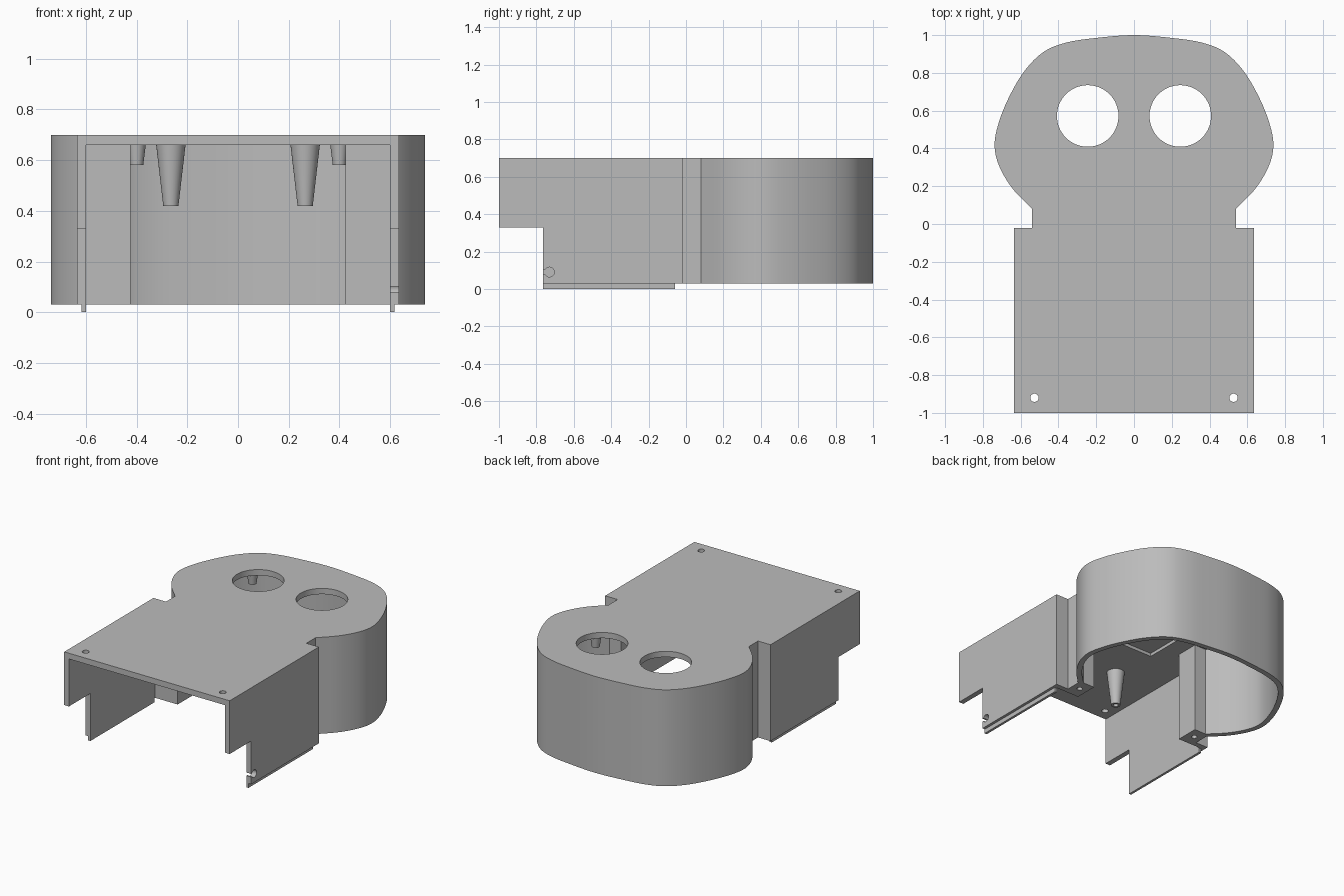
import bpy, bmesh, math
from mathutils import Vector

old = bpy.data.objects.get("Cube")
if old:
    bpy.data.objects.remove(old, do_unlink=True)

grey = bpy.data.materials.new("light_grey_plastic")
grey.use_nodes = True
colour = (0.5, 0.5, 0.5, 1)
grey.diffuse_color = colour
grey.node_tree.nodes["Principled BSDF"].inputs["Base Color"].default_value = colour

BOTTOM, TOP, CEILING, WALL = 0.03, 0.7, 0.66, 0.036


def finish(name, bm):
    bmesh.ops.recalc_face_normals(bm, faces=bm.faces)
    mesh = bpy.data.meshes.new(name)
    bm.to_mesh(mesh)
    bm.free()
    mesh.materials.append(grey)
    ob = bpy.data.objects.new(name, mesh)
    bpy.context.collection.objects.link(ob)
    return ob


def prism(name, outline, z0, z1):
    bm = bmesh.new()
    face = bm.faces.new([bm.verts.new((x, y, z0)) for x, y in outline])
    geo = bmesh.ops.extrude_face_region(bm, geom=[face])["geom"]
    verts = [g for g in geo if isinstance(g, bmesh.types.BMVert)]
    bmesh.ops.translate(bm, verts=verts, vec=(0, 0, z1 - z0))
    return finish(name, bm)


def box(name, x0, x1, y0, y1, z0, z1):
    return prism(name, [(x0, y0), (x1, y0), (x1, y1), (x0, y1)], z0, z1)


def cone(name, x, y, z0, z1, r0, r1, segments=32):
    bm = bmesh.new()
    bmesh.ops.create_cone(bm, cap_ends=True, segments=segments,
                          radius1=r0, radius2=r1, depth=z1 - z0)
    bmesh.ops.translate(bm, verts=bm.verts, vec=(x, y, (z0 + z1) / 2))
    return finish(name, bm)


def carve(target, cutters, operation='DIFFERENCE'):
    for cutter in cutters:
        mod = target.modifiers.new("carve", 'BOOLEAN')
        mod.operation, mod.solver, mod.object = operation, 'EXACT', cutter
    graph = bpy.context.evaluated_depsgraph_get()
    mesh = bpy.data.meshes.new_from_object(target.evaluated_get(graph))
    target.modifiers.clear()
    target.data = mesh
    for cutter in cutters:
        bpy.data.objects.remove(cutter, do_unlink=True)


def spline(points, steps=6):
    pts = [Vector(p) for p in points]
    pts = [2 * pts[0] - pts[1]] + pts + [Vector((-pts[-2].x, pts[-2].y))]
    out = []
    for a, b, c, d in zip(pts, pts[1:], pts[2:], pts[3:]):
        for i in range(steps):
            t = i / steps
            out.append(0.5 * (2 * b + (c - a) * t + (2 * a - 5 * b + 4 * c - d) * t * t
                              + (3 * b - a - 3 * c + d) * t ** 3))
    return out + [pts[-2]]


def mirrored(half):
    return list(half) + [(-x, y) for x, y in reversed(half) if x > 1e-6]


# Rounded head outline, and the same curve moved inwards by the wall thickness
head = spline([(0.54, 0.08), (0.645, 0.19), (0.715, 0.31), (0.738, 0.42), (0.715, 0.54),
               (0.66, 0.675), (0.58, 0.81), (0.48, 0.91), (0.36, 0.96), (0.2, 0.985), (0, 1)])
inner = []
for i, p in enumerate(head):
    tangent = head[min(i + 1, len(head) - 1)] - head[max(i - 1, 0)]
    if i == len(head) - 1:
        tangent = Vector((-1, 0))
    inner.append(p + Vector((-tangent.y, tangent.x)).normalized() * WALL)

# Shell: solid body, neck and head, hollowed from below
body = [(0.636, -1), (0.636, -0.02), (0.54, -0.02)]
shell = prism("shell", mirrored(body + [tuple(p) for p in head]), BOTTOM, TOP)
cutters = [
    box("body_cavity", -0.6, 0.6, -1.1, -0.056, -0.1, CEILING),
    box("neck_cavity", -0.425, 0.425, -0.2, 0.2, -0.1, CEILING),
    prism("head_cavity", mirrored([tuple(p) for p in inner]), -0.1, CEILING),
    box("front_notch", -0.8, 0.8, -1.1, -0.765, -0.1, 0.33),
    box("ceiling_pocket", -0.3, 0.3, -0.19, 0.25, 0.6, CEILING + 0.022),
    box("clip_slot", 0.58, 0.7, -0.8, -0.73, 0.08, 0.102),
]
clip = cone("clip_hole", 0, 0, -0.1, 0.1, 0.026, 0.026)
clip.rotation_euler = (0, math.pi / 2, 0)
clip.location = (0.64, -0.73, 0.091)
cutters.append(clip)
for s in (-1, 1):
    cutters += [
        cone("eye_hole", s * 0.245, 0.572, 0.6, 0.8, 0.163, 0.163, 64),
        cone("corner_screw_hole", s * 0.527, -0.92, 0.6, 0.8, 0.022, 0.022),
        cone("neck_screw_hole", s * 0.483, 0.03, -0.1, 0.3, 0.018, 0.018),
    ]
bpy.context.view_layer.update()
carve(shell, cutters)
parts = [shell]

for side, s in (("right", -1), ("left", 1)):
    # Thin lip under each side wall
    x0, x1 = sorted((s * 0.6, s * 0.617))
    parts.append(box(side + "_lip", x0, x1, -0.765, -0.06, 0, BOTTOM))
    # Tapered screw post with a bored tip
    post = cone(side + "_screw_post", s * 0.265, -0.5, 0.42, CEILING, 0.03, 0.058)
    bore = cone("bore", s * 0.265, -0.5, 0.3, 0.52, 0.016, 0.016)
    bpy.context.view_layer.update()
    carve(post, [bore])
    parts.append(post)
    # Short pegs beside the round openings
    for place, y in (("front", 0.42), ("back", 0.73)):
        parts.append(cone(f"{side}_{place}_peg", s * 0.4, y, 0.58, CEILING, 0.026, 0.036))

# Smooth curved surfaces, crisp edges
bpy.ops.object.select_all(action='DESELECT')
for ob in parts:
    ob.select_set(True)
bpy.context.view_layer.objects.active = shell
bpy.ops.object.shade_smooth_by_angle(angle=math.radians(30))
